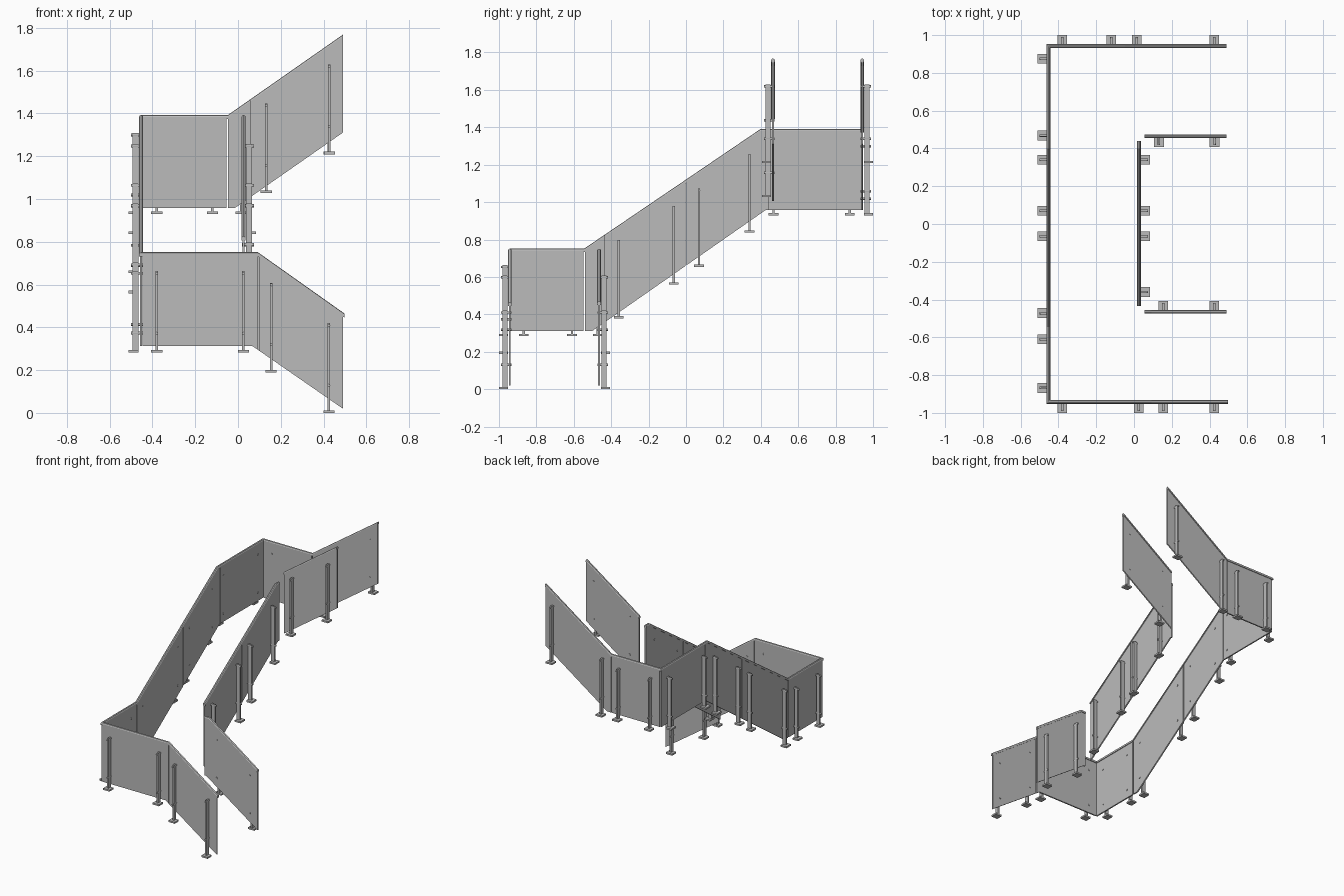
import bpy, bmesh, math
from mathutils import Vector, Matrix

if "Cube" in bpy.data.objects:
    bpy.data.objects.remove(bpy.data.objects["Cube"])

grey = bpy.data.materials.new("balustrade_grey")
grey.diffuse_color = (0.5, 0.5, 0.5, 1)
grey.use_nodes = True
grey.node_tree.nodes["Principled BSDF"].inputs["Base Color"].default_value = grey.diffuse_color


def finish(bm, name):
    bmesh.ops.recalc_face_normals(bm, faces=bm.faces)
    me = bpy.data.meshes.new(name)
    bm.to_mesh(me)
    bm.free()
    me.materials.append(grey)
    ob = bpy.data.objects.new(name, me)
    bpy.context.collection.objects.link(ob)
    return ob


def height(line, u):
    for (a, za), (b, zb) in zip(line, line[1:]):
        if a <= u <= b:
            return za + (zb - za) * (u - a) / (b - a)
    return line[-1][1]


def clip(line, u0, u1):
    inner = [p for p in line if u0 < p[0] < u1]
    return [(u0, height(line, u0))] + inner + [(u1, height(line, u1))]


def place(axis, c, u, d, z):
    """u runs along the panel, d is the offset from the panel plane."""
    return Vector((u, c + d, z)) if axis == 'x' else Vector((c + d, u, z))


# Glass panel: side outline between two height lines, given a thickness
def panel(name, axis, c, top, bottom, u0, u1, t=0.005):
    outline = clip(bottom, u0, u1) + clip(top, u0, u1)[::-1]
    bm = bmesh.new()
    a = [bm.verts.new(place(axis, c, u, -t, z)) for u, z in outline]
    b = [bm.verts.new(place(axis, c, u, t, z)) for u, z in outline]
    bm.faces.new(a)
    bm.faces.new(b)
    n = len(a)
    for i in range(n):
        bm.faces.new((a[i], a[(i + 1) % n], b[(i + 1) % n], b[i]))
    finish(bm, name)


# Handrail: round-topped cap swept along a path with mitred corners
SECTION = [(-.01, -.004), (-.01, .006), (-.0065, .0125), (0, .015),
           (.0065, .0125), (.01, .006), (.01, -.004)]


def handrail(name, pts):
    pts = [Vector(p) for p in pts]
    dirs = [(b - a).to_2d().normalized() for a, b in zip(pts, pts[1:])]
    bm = bmesh.new()
    rings = []
    for i, p in enumerate(pts):
        d0, d1 = dirs[max(i - 1, 0)], dirs[min(i, len(dirs) - 1)]
        n0, n1 = Vector((-d0.y, d0.x)), Vector((-d1.y, d1.x))
        m = (n0 + n1) / (1 + n0.dot(n1))
        rings.append([bm.verts.new((p.x + m.x * s, p.y + m.y * s, p.z + v))
                      for s, v in SECTION])
    k = len(SECTION)
    for r, q in zip(rings, rings[1:]):
        for j in range(k):
            bm.faces.new((r[j], r[(j + 1) % k], q[(j + 1) % k], q[j]))
    bm.faces.new(rings[0])
    bm.faces.new(rings[-1])
    finish(bm, name)


def box(bm, axis, c, s, u, du, d0, d1, z0, z1):
    p = place(axis, c, u - du, s * d0, z0)
    q = place(axis, c, u + du, s * d1, z1)
    mat = Matrix.Translation((p + q) / 2) @ Matrix.Diagonal(
        [abs(v) for v in (q - p)] + [1])
    bmesh.ops.create_cube(bm, size=1, matrix=mat)


# Post: foot plate, flat bar and two glass pins
def post(name, axis, c, s, u, z, sloped):
    bm = bmesh.new()
    h = 0.42 if sloped else 0.38
    box(bm, axis, c, s, u, .026, .011, .058, z, z + .012)
    box(bm, axis, c, s, u, .006, .012, .040, z + .012, z + h)
    rot = Matrix.Rotation(math.pi / 2, 4, 'X' if axis == 'x' else 'Y')
    for pz in (z + h - .29, z + h - .01):
        mat = Matrix.Translation(place(axis, c, u, s * .020, pz)) @ rot
        bmesh.ops.create_cone(bm, cap_ends=True, segments=12, radius1=.0065,
                              radius2=.0065, depth=.056, matrix=mat)
    finish(bm, name)


# Height lines of the three flights (position along run, z)
low_top = [(-.453, .736), (.093, .736), (.49, .455)]
low_bot = [(-.453, .312), (.068, .312), (.49, .02)]
mid_top = [(-.942, .736), (-.545, .736), (.40, 1.377), (.942, 1.377)]
mid_bot = [(-.942, .312), (-.50, .312), (.425, .957), (.942, .957)]
up_top = [(-.453, 1.377), (-.048, 1.377), (.49, 1.753)]
up_bot = [(-.453, .957), (-.016, .957), (.49, 1.31)]

L1, L2 = .283, .929   # landing levels
S, F = True, False    # post on slope or on landing
# name, axis, plane, post side, top, bottom, panel spans, posts
runs = [
    ("outer_lower", 'x', -.942, -1, low_top, low_bot,
     [(-.447, .093), (.099, .49)],
     [(-.38, L1, F), (.025, L1, F), (.155, .188, S), (.425, 0, S)]),
    ("outer_middle", 'y', -.453, -1, mid_top, mid_bot,
     [(-.942, -.549), (-.541, -.003), (.003, .427), (.433, .942)],
     [(-.868, L1, F), (-.61, L1, F), (-.472, L1, S), (-.065, .559, S),
      (.07, .654, S), (.34, .837, S), (.468, L2, F), (.875, L2, F)]),
    ("outer_upper", 'x', .942, 1, up_top, up_bot,
     [(-.447, -.054), (-.046, .49)],
     [(-.38, L2, F), (-.12, L2, F), (.015, L2, S), (.425, 1.209, S)]),
    ("inner_lower", 'x', -.465, 1, low_top, low_bot, [(.055, .49)],
     [(.155, .188, S), (.425, 0, S)]),
    ("inner_middle", 'y', .026, 1, mid_top, mid_bot,
     [(-.435, -.003), (.003, .44)],
     [(-.36, .378, S), (-.065, .559, S), (.07, .654, S), (.34, .837, S)]),
    ("inner_upper", 'x', .465, -1, up_top, up_bot, [(.055, .49)],
     [(.132, 1.027, S), (.427, 1.209, S)]),
]
for name, axis, c, s, top, bot, spans, posts in runs:
    for i, (u0, u1) in enumerate(spans):
        panel(f"{name}_glass_{i + 1}", axis, c, top, bot, u0, u1)
    for i, (u, z, sloped) in enumerate(posts):
        post(f"{name}_post_{i + 1}", axis, c, s, u, z, sloped)
    if name.startswith("inner"):
        path = clip(top, spans[0][0], spans[-1][1])
        handrail(name + "_handrail", [place(axis, c, u, 0, z) for u, z in path])

# One continuous handrail round the outside
outer = [(x, -.942, z) for x, z in low_top[::-1]]
outer += [(-.453, y, z) for y, z in mid_top[1:]]
outer += [(x, .942, z) for x, z in up_top[1:]]
outer[0] = (.498, -.942, .449)
handrail("outer_handrail", outer)
